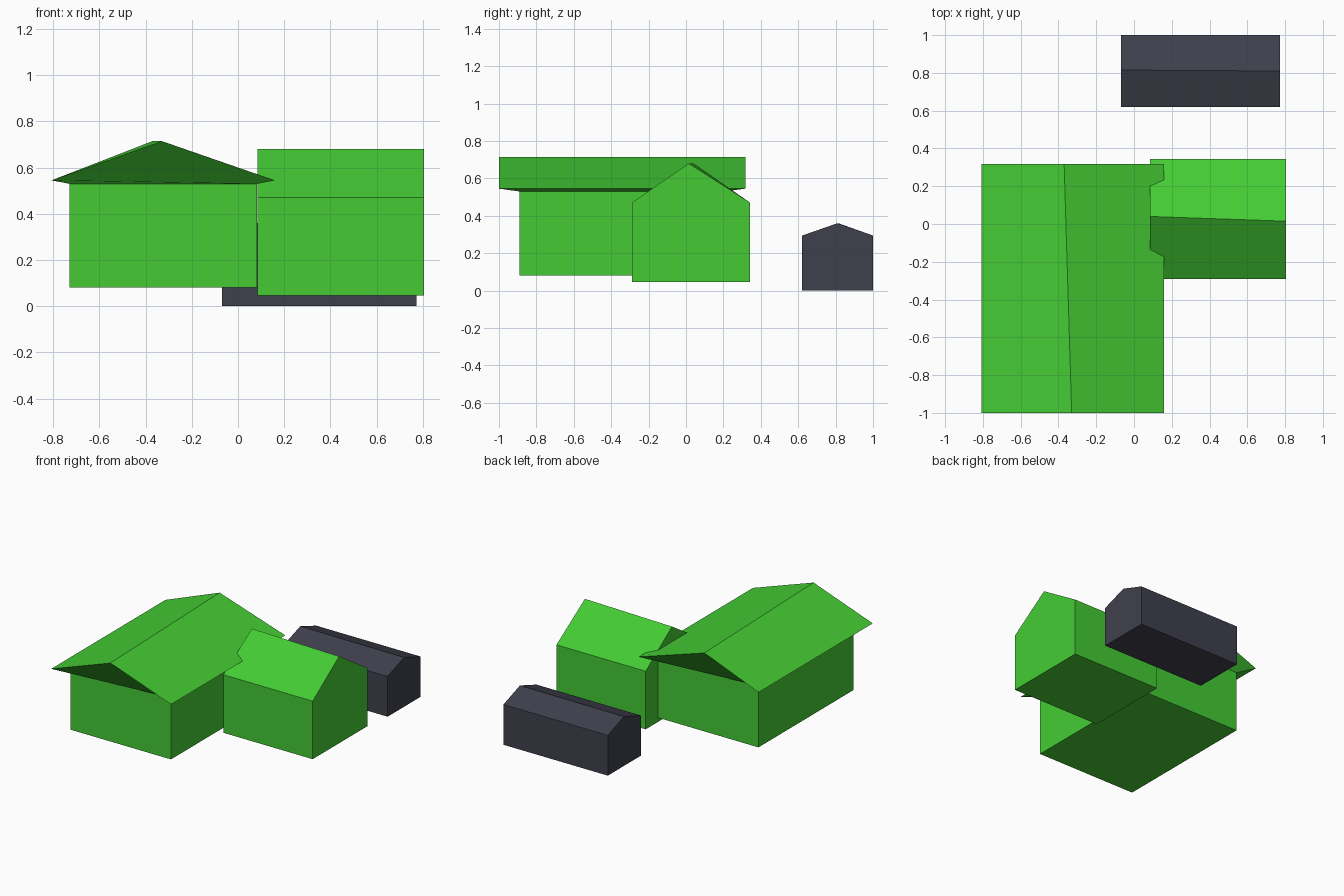
import bpy

if "Cube" in bpy.data.objects:
    bpy.data.objects.remove(bpy.data.objects["Cube"])


def material(name, colour):
    m = bpy.data.materials.new(name)
    m.diffuse_color = colour
    m.use_nodes = True
    m.node_tree.nodes["Principled BSDF"].inputs["Base Color"].default_value = m.diffuse_color
    return m


def build(name, verts, faces, mat):
    mesh = bpy.data.meshes.new(name)
    mesh.from_pydata(verts, [], faces)
    mesh.materials.append(mat)
    obj = bpy.data.objects.new(name, mesh)
    bpy.context.collection.objects.link(obj)
    return obj


def ring(x0, x1, y0, y1, z):
    return [(x0, y0, z), (x1, y0, z), (x1, y1, z), (x0, y1, z)]


def sides(a, b):
    """Quads joining four-point ring a (lower) to ring b (upper)."""
    return [(a + i, a + (i + 1) % 4, b + (i + 1) % 4, b + i) for i in range(4)]


def gabled_block(name, x0, x1, y0, y1, z0, eave, ridge, ridge_y, mat):
    """Closed building with its ridge along x; ridge_y gives its y at each end."""
    verts = ring(x0, x1, y0, y1, z0) + ring(x0, x1, y0, y1, eave)
    verts += [(x0, ridge_y[0], ridge), (x1, ridge_y[1], ridge)]
    faces = [(3, 2, 1, 0), (0, 1, 5, 4), (2, 3, 7, 6),
             (1, 2, 6, 9, 5), (3, 0, 4, 8, 7),
             (4, 5, 9, 8), (6, 7, 8, 9)]
    return build(name, verts, faces, mat)


green = material("green", (0.058, 0.60, 0.034, 1))
slate = material("slate", (0.050, 0.051, 0.075, 1))

# Main house walls, open at the top under the roof
walls = (-0.73, 0.082, -0.89, 0.207)
build("main_house_walls", ring(*walls, 0.08) + ring(*walls, 0.53),
      [(3, 2, 1, 0)] + sides(0, 4), green)

# Overhanging roof: gable ends fold back to the walls, soffits along the sides
roof = ring(*walls, 0.53) + ring(-0.808, 0.16, -1.0, 0.317, 0.545)
roof += [(-0.33, -1.0, 0.715), (-0.37, 0.317, 0.715)]
build("main_house_roof", roof,
      [(0, 1, 5, 8, 4), (2, 3, 7, 9, 6),
       (1, 2, 6, 5), (3, 0, 4, 7),
       (5, 6, 9, 8), (7, 4, 8, 9)], green)

# Annex beside the house
gabled_block("annex", 0.085, 0.806, -0.29, 0.343, 0.046, 0.47, 0.68,
             (0.04, 0.015), green)

# Separate outbuilding at the back
gabled_block("outbuilding", -0.069, 0.774, 0.62, 1.0, 0.0, 0.294, 0.36,
             (0.815, 0.81), slate)
